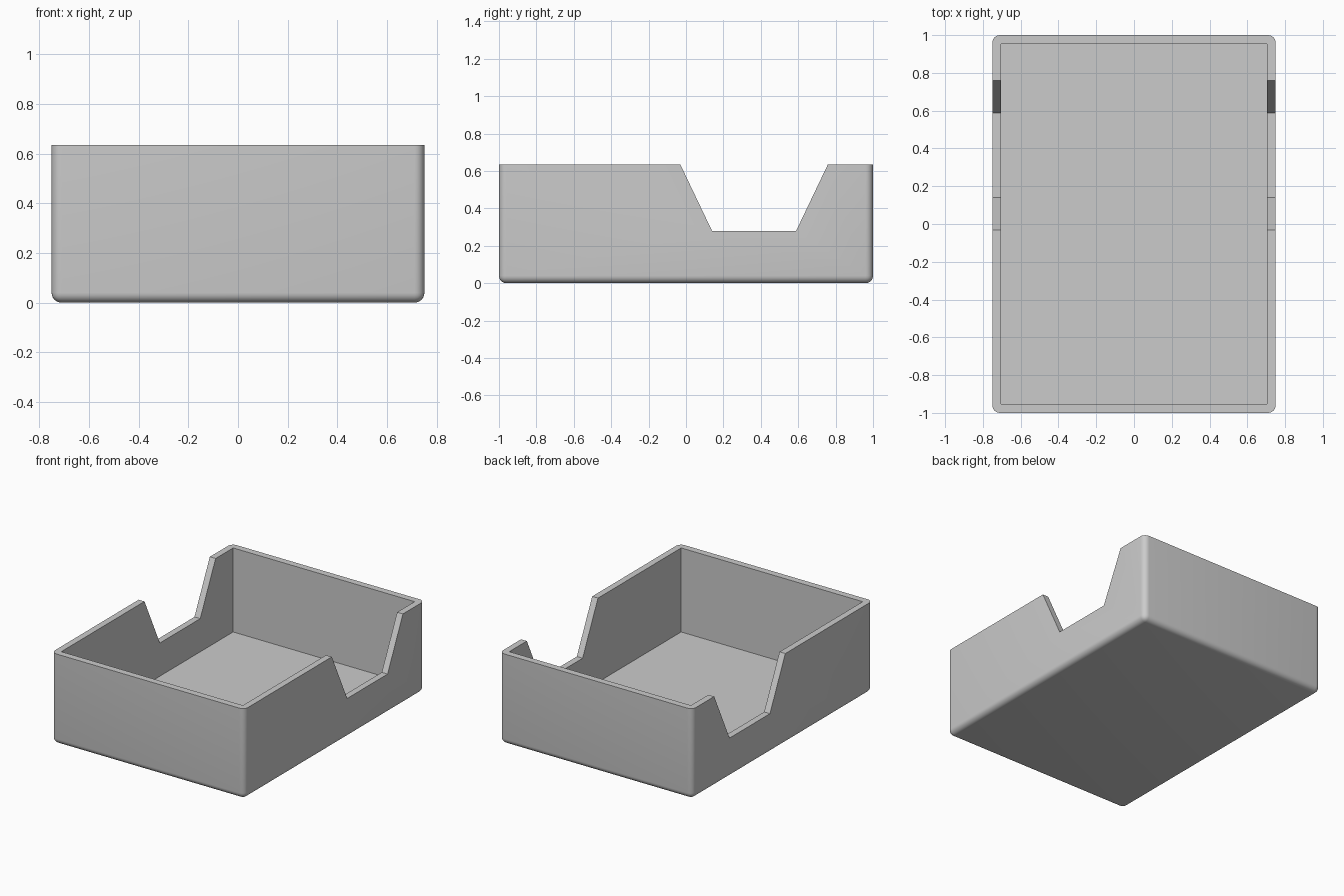
import bpy
import bmesh
import math
from mathutils import Matrix, Vector

WIDTH, LENGTH, HEIGHT = 1.5, 2.0, 0.635
WALL, RADIUS = 0.045, 0.04

default = bpy.data.objects.get("Cube")
if default:
    bpy.data.objects.remove(default, do_unlink=True)

grey = bpy.data.materials.new("plain grey")
grey.use_nodes = True
grey.diffuse_color = (0.6, 0.6, 0.6, 1)
grey.node_tree.nodes["Principled BSDF"].inputs["Base Color"].default_value = grey.diffuse_color


def finish(bm, name):
    bmesh.ops.recalc_face_normals(bm, faces=bm.faces)
    mesh = bpy.data.meshes.new(name)
    bm.to_mesh(mesh)
    bm.free()
    obj = bpy.data.objects.new(name, mesh)
    bpy.context.collection.objects.link(obj)
    mesh.materials.append(grey)
    return obj


def block(size, bottom):
    bm = bmesh.new()
    centre = Matrix.Translation((0, 0, bottom + size[2] / 2))
    bmesh.ops.create_cube(bm, size=1, matrix=centre @ Matrix.Diagonal((*size, 1)))
    return bm


# Outer body, rounded everywhere but the rim
bm = block((WIDTH, LENGTH, HEIGHT), 0)
edges = [e for e in bm.edges if min(v.co.z for v in e.verts) < HEIGHT / 2]
bmesh.ops.bevel(bm, geom=edges, offset=RADIUS, segments=6, profile=0.5, affect='EDGES')
tray = finish(bm, "open_tray")

# Sharp-cornered inner cavity
cavity = finish(block((WIDTH - 2 * WALL, LENGTH - 2 * WALL - 0.004, 1), WALL), "cavity_cutter")

# Trapezoid notch through both side walls, flaring on above the rim
bm = bmesh.new()
low, high = 0.278, 0.99
outline = [(0.14, low), (0.588, low), (0.928, high), (-0.2, high)]
face = bm.faces.new([bm.verts.new((-1, y, z)) for y, z in outline])
side = bmesh.ops.extrude_face_region(bm, geom=[face])
bmesh.ops.translate(bm, vec=Vector((2, 0, 0)),
                    verts=[g for g in side["geom"] if isinstance(g, bmesh.types.BMVert)])
notch = finish(bm, "notch_cutter")

# Cut the tray and clear away the cutters
bpy.ops.object.select_all(action='DESELECT')
tray.select_set(True)
bpy.context.view_layer.objects.active = tray
for cutter in (cavity, notch):
    cut = tray.modifiers.new(cutter.name, 'BOOLEAN')
    cut.operation = 'DIFFERENCE'
    cut.solver = 'EXACT'
    cut.object = cutter
    bpy.ops.object.modifier_apply(modifier=cut.name)
    bpy.data.objects.remove(cutter, do_unlink=True)

bpy.ops.object.shade_smooth_by_angle(angle=math.radians(30))
